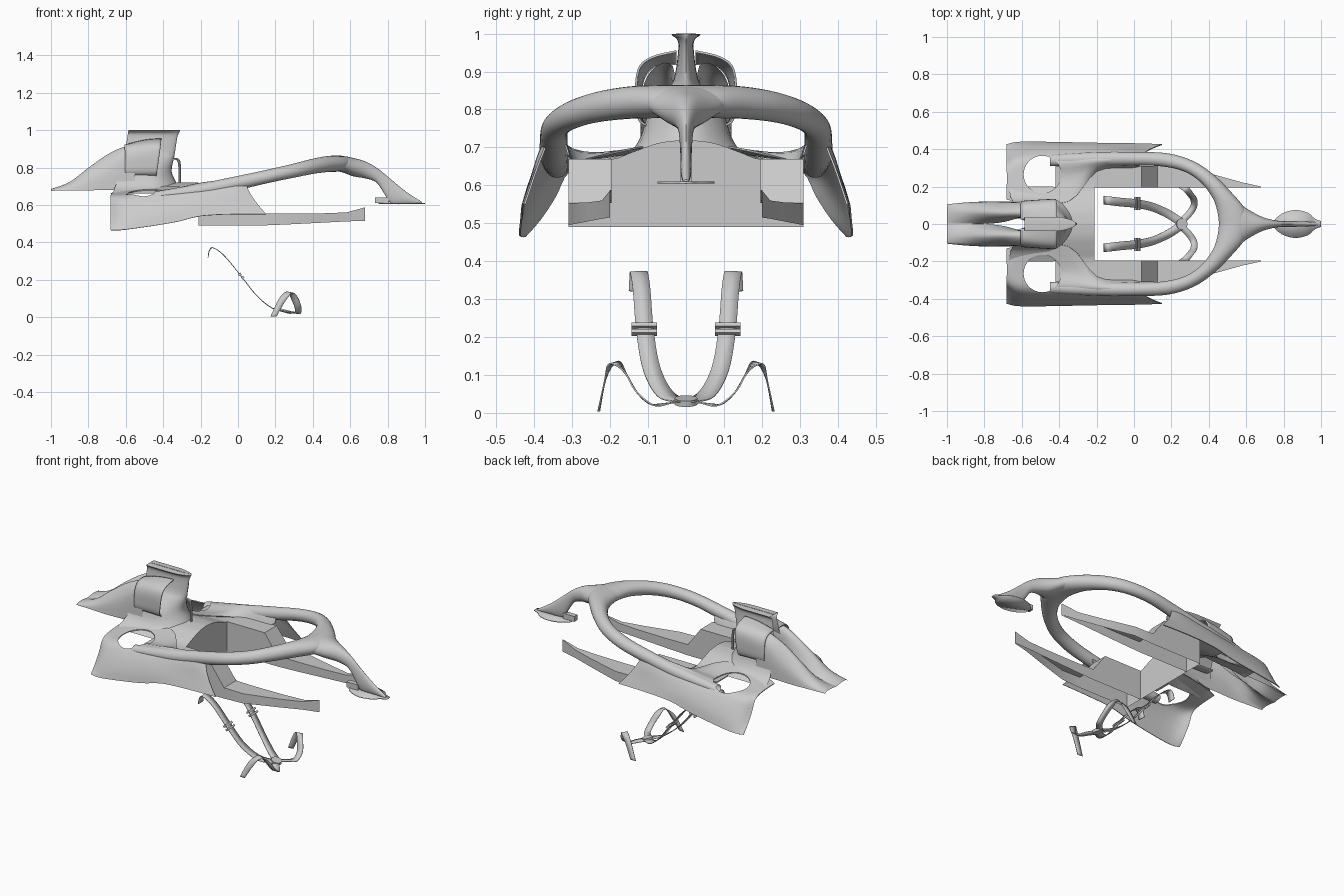
import bpy, bmesh, math
from mathutils import Vector as V

if "Cube" in bpy.data.objects:
    bpy.data.objects.remove(bpy.data.objects["Cube"])


def spline(p, n, loop=False):
    """Catmull-Rom through the points, n steps per span."""
    p = [V(q) for q in p]
    m = len(p)
    at = (lambda i: p[i % m]) if loop else (lambda i: p[max(0, min(m - 1, i))])
    out = []
    for i in range(m if loop else m - 1):
        a, b, c, d = at(i - 1), at(i), at(i + 1), at(i + 2)
        for k in range(n):
            t = k / n
            out.append(0.5 * (2 * b + (c - a) * t + (2 * a - 5 * b + 4 * c - d) * t * t
                              + (3 * b - a - 3 * c + d) * t ** 3))
    return out if loop else out + [p[-1]]


def finish(ob, mirror=False, thick=0, angle=40):
    if thick:
        s = ob.modifiers.new("thickness", 'SOLIDIFY')
        s.thickness, s.offset = thick, 0
    if mirror:
        m = ob.modifiers.new("mirror", 'MIRROR')
        m.use_axis = (False, True, False)
    bpy.ops.object.select_all(action='DESELECT')
    ob.select_set(True)
    bpy.context.view_layer.objects.active = ob
    bpy.ops.object.shade_smooth_by_angle(angle=math.radians(angle))
    return ob


def loft(name, rows, su=4, sv=4, closed=False, caps=False, **kw):
    """Smooth skin through cross-sections; su steps in a section, sv between sections."""
    rows = [spline(r, su, closed) for r in rows]
    cols = [spline(c, sv) for c in zip(*rows)]
    bm = bmesh.new()
    g = [[bm.verts.new(p) for p in c] for c in cols]
    n = len(g)
    for i in range(n if closed else n - 1):
        a, b = g[i], g[(i + 1) % n]
        for j in range(len(a) - 1):
            bm.faces.new((a[j], b[j], b[j + 1], a[j + 1]))
    if caps:
        bm.faces.new([c[0] for c in g])
        bm.faces.new([c[-1] for c in g])
    bmesh.ops.recalc_face_normals(bm, faces=bm.faces)
    me = bpy.data.meshes.new(name)
    bm.to_mesh(me)
    bm.free()
    ob = bpy.data.objects.new(name, me)
    bpy.context.collection.objects.link(ob)
    return finish(ob, **kw)


def oval(inner, outer, top, bot, n=12):
    """Elliptical section between two plan points and two heights."""
    i, o = V((*inner, 0)), V((*outer, 0))
    return [(i + o) / 2 + (o - i) / 2 * math.cos(2 * math.pi * k / n)
            + V((0, 0, (top + bot) / 2 + (top - bot) / 2 * math.sin(2 * math.pi * k / n)))
            for k in range(n)]


def stations(data):
    return [[(x, y, z) for y, z in pts] for x, pts in data]


# Side shell with flared skirt, cut by a round hole
rows = stations([
    (-.68, [(.13, .66), (.24, .655), (.31, .635), (.345, .57), (.385, .51), (.425, .465)]),
    (-.60, [(.12, .68), (.25, .66), (.34, .645), (.385, .59), (.42, .52), (.438, .468)]),
    (-.35, [(.12, .70), (.25, .672), (.335, .685), (.385, .64), (.42, .57), (.435, .505)]),
    (-.20, [(.28, .665), (.31, .70), (.345, .715), (.385, .665), (.415, .60), (.432, .54)]),
    (-.02, [(.30, .665), (.32, .71), (.35, .74), (.385, .69), (.41, .61), (.43, .55)])])
rows.append([(.03, .31, .68), (.03, .32, .71), (.03, .35, .74),
             (.06, .383, .67), (.10, .405, .61), (.15, .425, .55)])
shell = loft("side_shell", rows, thick=.005)
bpy.ops.mesh.primitive_cylinder_add(vertices=40, radius=.1, depth=.5, location=(-.49, .265, .7))
cutter = bpy.context.object
cutter.hide_render = True
b = shell.modifiers.new("hole", 'BOOLEAN')
b.object, b.solver = cutter, 'EXACT'
bpy.context.view_layer.objects.active = shell
for m in [m.name for m in shell.modifiers]:
    bpy.ops.object.modifier_apply(modifier=m)
bpy.data.objects.remove(cutter)
finish(shell, mirror=True)

# Protective ring over the cockpit
loft("cockpit_ring", [oval(*s) for s in [
    ((-.45, .31), (-.45, .37), .67, .62), ((-.2, .31), (-.2, .385), .715, .64),
    ((0, .313), (0, .385), .755, .68), ((.15, .308), (.18, .378), .79, .718),
    ((.27, .28), (.32, .335), .82, .745), ((.36, .22), (.43, .26), .845, .765),
    ((.42, .14), (.52, .17), .86, .775), ((.445, .07), (.59, .085), .864, .777),
    ((.455, 0), (.62, 0), .864, .778)]], su=2, closed=True, mirror=True)

# Central pylon running down to the nose
loft("front_pylon", [oval((x, -w), (x, w), t, bt) for x, w, t, bt in [
    (.52, .13, .858, .785), (.57, .105, .86, .77), (.62, .072, .85, .752), (.68, .04, .833, .742),
    (.74, .022, .80, .72), (.785, .016, .765, .655), (.82, .015, .735, .608),
    (.90, .014, .67, .605), (.985, .008, .615, .605)]], su=2, closed=True, caps=True)

# Leaf-shaped foot plate and its lip
half = [(.75, .02), (.79, .055), (.86, .075), (.93, .06), (.965, .03), (1, .015)]
loft("nose_plate", [[(x, -y, .607) for x, y in half], [(x, y, .607) for x, y in half]],
     su=3, sv=1, thick=.005)
bpy.ops.mesh.primitive_cube_add(size=1, location=(.77, 0, .625))
bpy.context.object.name = "nose_lip"
bpy.context.object.scale = (.075, .03, .032)

# Cockpit deck and bulkhead
arch = [(0, .72), (.07, .712), (.14, .688), (.2, .668), (.31, .668)]
loft("rear_deck", stations([(-.42, arch), (-.3, arch), (-.21, arch)]), sv=2, mirror=True)
loft("bulkhead", [[(-.21, y, z) for y, z in arch], [(-.21, y, .49) for y, z in arch]],
     sv=1, mirror=True)

# Side trays: inner wall, stepped top, tapering outer wall
tray = [(-.21, .31, .67, .49), (.04, .31, .67, .49), (.125, .31, .555, .49), (.25, .31, .553, .495),
        (.45, .258, .555, .505), (.58, .222, .56, .512), (.68, .2, .587, .515)]
loft("side_tray", [[(x, .196, b), (x, .196, t), (x, y, t), (x, y, b)] for x, y, t, b in tray],
     su=1, sv=1, mirror=True, angle=20)

# Engine tower, open at the rear, with flat flared top
tower = []
for z, x0, x1, w in [(.66, -.67, -.27, .2), (.69, -.66, -.31, .145), (.73, -.645, -.335, .118),
                     (.78, -.63, -.355, .102), (.84, -.615, -.345, .06), (.88, -.605, -.337, .032),
                     (.96, -.592, -.325, .02), (.985, -.588, -.315, .024), (.998, -.586, -.31, .038),
                     (1.0, -.585, -.312, .001)]:
    d = x1 - x0
    side = [(x0, w), (x0 + .35 * d, w), (x0 + .7 * d, w * .95), (x0 + .93 * d, w * .5)]
    tower.append([(x, y, z) for x, y in side] + [(x1, 0, z)] + [(x, -y, z) for x, y in side[::-1]])
loft("engine_tower", tower, su=3, sv=3)

# Side intakes, open to the front
loft("side_intake", [
    [(-.605, .025, .92), (-.605, .08, .915), (-.605, .112, .88), (-.605, .12, .82),
     (-.605, .112, .765), (-.605, .05, .755)],
    [(-.5, .025, .945), (-.5, .09, .93), (-.5, .122, .895), (-.5, .127, .83),
     (-.5, .115, .765), (-.5, .05, .752)],
    [(-.41, .025, .953), (-.412, .09, .937), (-.415, .125, .905), (-.425, .131, .83),
     (-.435, .118, .765), (-.44, .05, .75)]], mirror=True, thick=.006)

# Twin-lobed tail fairing
loft("tail_fairing", stations([
    (-1.0, [(0, .678), (.04, .684), (.075, .685), (.1, .681), (.105, .675)]),
    (-.9, [(0, .692), (.035, .715), (.07, .722), (.105, .703), (.115, .678)]),
    (-.8, [(0, .72), (.035, .78), (.07, .797), (.11, .745), (.12, .678)]),
    (-.7, [(.01, .75), (.035, .845), (.07, .865), (.112, .79), (.12, .68)]),
    (-.62, [(.03, .80), (.04, .89), (.075, .903), (.115, .84), (.12, .682)]),
    (-.55, [(.03, .83), (.035, .915), (.08, .913), (.115, .85), (.12, .70)])]), mirror=True)

# Thin post in front of the tower
post = spline([(-.35, 0, .85), (-.32, 0, .84), (-.312, 0, .80), (-.312, 0, .70)], 5)
loft("tower_post", [[p + V((.007 * math.cos(a), .007 * math.sin(a), .003 * math.cos(a)))
                     for a in [k * math.pi / 4 for k in range(8)]] for p in post],
     su=1, sv=1, closed=True)


# Harness: shoulder straps, lap straps, adjusters and centre buckle
def strap(name, path, width):
    rows = []
    for i, p in enumerate(path):
        t = V(path[min(i + 1, len(path) - 1)]) - V(path[max(i - 1, 0)])
        w = V(width) - t.normalized() * V(width).dot(t.normalized())
        w = w.normalized() * V(width).length
        w.z = 0 if i == len(path) - 1 else w.z
        rows.append([V(p) - w, V(p) + w])
    return loft(name, rows, su=1, sv=5, mirror=True, thick=.004)


strap("shoulder_strap", [(-.16, .128, .32), (-.152, .126, .358), (-.13, .124, .37), (-.07, .117, .325),
                         (.02, .108, .215), (.1, .09, .115), (.18, .055, .05), (.25, .01, .03)],
      (0, .023, 0))
strap("lap_strap", [(.255, .015, .03), (.29, .05, .025), (.318, .09, .022), (.32, .13, .055),
                    (.30, .16, .105), (.275, .19, .132), (.235, .212, .09), (.19, .23, .004)],
      (.018, 0, 0))
for z, x in ((.212, .025), (.228, .01)):
    bpy.ops.mesh.primitive_cube_add(size=1, location=(x, .11, z), rotation=(0, math.radians(50), 0))
    ob = bpy.context.object
    ob.name = "strap_adjuster"
    ob.scale = (.012, .068, .016)
    bpy.ops.object.transform_apply(location=True, rotation=True, scale=True)
    finish(ob, mirror=True)
bpy.ops.mesh.primitive_cylinder_add(vertices=24, radius=.03, depth=.016, location=(.255, 0, .031),
                                    rotation=(0, math.radians(15), 0))
bpy.context.object.name = "centre_buckle"
finish(bpy.context.object)
